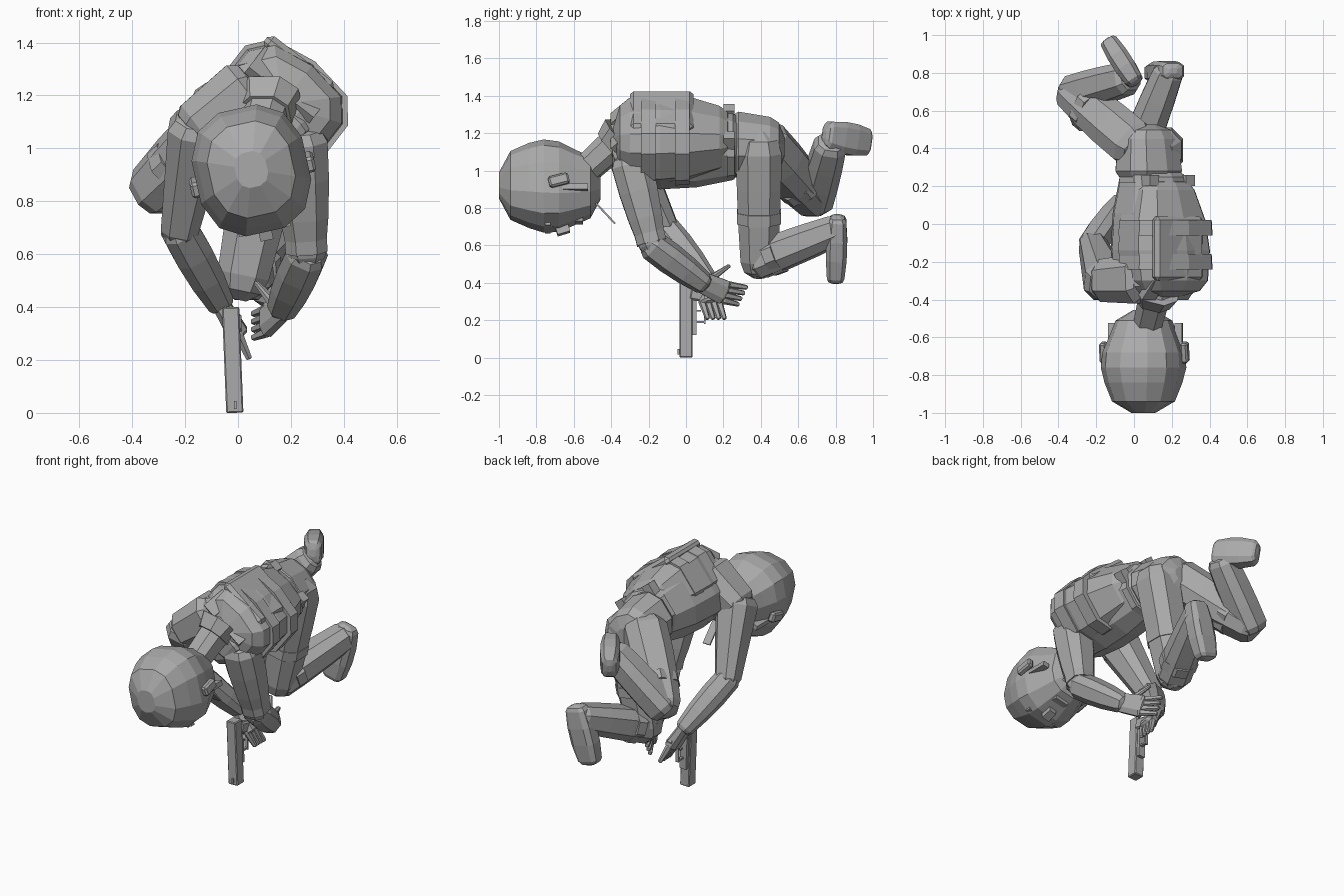
import bpy, bmesh, math
from mathutils import Vector, Matrix

default_cube = bpy.data.objects.get("Cube")
if default_cube:
    bpy.data.objects.remove(default_cube)

COLOUR = [.4] * 3 + [1]
grey = bpy.data.materials.new("matte_grey")
grey.use_nodes = True
grey.diffuse_color = COLOUR
grey.node_tree.nodes["Principled BSDF"].inputs["Base Color"].default_value = COLOUR

X, Y, Z = Matrix.Identity(3)
SIDES = {"right": -1, "left": 1}


def add(name, bm):
    bmesh.ops.recalc_face_normals(bm, faces=bm.faces)
    mesh = bpy.data.meshes.new(name)
    bm.to_mesh(mesh)
    bm.free()
    mesh.materials.append(grey)
    part = bpy.data.objects.new(name, mesh)
    bpy.context.collection.objects.link(part)
    return part


def power(value, exponent):
    return math.copysign(abs(value) ** exponent, value)


def limb(name, start, end, start_radius, end_radius, bulge=0, depth=1,
         up=Y, axis=None, sides=8, rounding=.6, square=.8):
    """Tapered, bulging form between two joints, with domed ends."""
    along = axis or (end - start).normalized()
    across = along.cross(up).normalized()
    upward = across.cross(along)
    # Dome sections, then the middle, then the other dome
    dome = [i * math.pi / 5 for i in range(3)]
    sections = [(start - along * start_radius * rounding * math.sin(a),
                 start_radius * math.cos(a)) for a in reversed(dome)]
    for i in range(1, 3):
        f = i / 3
        radius = start_radius + (end_radius - start_radius) * f
        sections.append((start.lerp(end, f), radius + bulge * math.sin(math.pi * f)))
    sections += [(end + along * end_radius * rounding * math.sin(a),
                  end_radius * math.cos(a)) for a in dome]
    bm = bmesh.new()
    rings = []
    for centre, radius in sections:
        ring = []
        for k in range(sides):
            angle = math.tau * (k + .5) / sides
            offset = (across * power(math.cos(angle), square)
                      + upward * depth * power(math.sin(angle), square))
            ring.append(bm.verts.new(centre + offset * radius))
        rings.append(ring)
    for lower, upper in zip(rings, rings[1:]):
        for k in range(sides):
            bm.faces.new((lower[k - 1], lower[k], upper[k], upper[k - 1]))
    bm.faces.new(rings[0])
    bm.faces.new(rings[-1])
    return add(name, bm)


def band(name, start, end, where, radius, length=.06):
    """Short sleeve around a limb, centred at a fraction of its length."""
    middle = start.lerp(end, where)
    half = (end - start).normalized() * length / 2
    limb(name, middle - half, middle + half, radius, radius, rounding=0)


def block(name, centre, size, roll=0, pitch=0, bevel=0):
    """Box pitched about the x axis, then rolled about the y axis."""
    bm = bmesh.new()
    turn = Matrix.Rotation(roll, 4, 'Y') @ Matrix.Rotation(pitch, 4, 'X')
    matrix = Matrix.Translation(centre) @ turn @ Matrix.Diagonal((*size, 1))
    bmesh.ops.create_cube(bm, size=1, matrix=matrix)
    part = add(name, bm)
    if bevel:
        modifier = part.modifiers.new("bevel", 'BEVEL')
        modifier.width, modifier.segments = bevel, 1


# Torso and pelvis, rolled so that the back faces up and to one side
ROLL = .66
tilt = Matrix.Rotation(ROLL, 3, 'Y')
BACK, ACROSS = tilt @ Z, tilt @ X


def torso_point(y, outward=0, sideways=0):
    return Vector((.1, y, 1.13)) + BACK * outward + ACROSS * sideways


trunk = dict(up=BACK, axis=Y, sides=10)
limb("torso", torso_point(-.33), torso_point(.25), .2, .17, bulge=.03,
     rounding=.3, **trunk)
limb("pelvis", torso_point(.28, -.01, -.02), torso_point(.45, -.02, -.02), .18, .16,
     depth=.9, rounding=.5, **trunk)
limb("belt", torso_point(.22), torso_point(.26), .185, .18, depth=.88, rounding=0, **trunk)

# Vest shell, raised bands, plate and straps
vest = dict(depth=.8, square=.7, **trunk)
limb("vest", torso_point(-.3, .07, .03), torso_point(.18, .06, .01), .23, .18,
     bulge=.04, rounding=.4, **vest)
for label, y in {"front": -.2, "rear": -.02}.items():
    limb(label + "_vest_band", torso_point(y - .04, .07, .03), torso_point(y + .04, .07, .03),
         .255, .25, rounding=0, **vest)
block("back_plate", torso_point(-.13, .225, -.01), (.32, .34, .06), ROLL, bevel=.02)
for label, side in SIDES.items():
    block(label + "_belt_pouch", torso_point(.23, .13, side * .12), (.06, .06, .08), ROLL)
    block(label + "_shoulder_strap", torso_point(-.34, .14, side * .11), (.09, .14, .04),
          ROLL, pitch=.8)

# Neck and collar
nape, throat = Vector((.07, -.54, 1)), Vector((.12, -.34, 1.18))
limb("neck", nape, throat, .08, .09, up=Z)
limb("collar", nape.lerp(throat, .7), throat, .1, .13, up=Z, rounding=0)
block("chin_strap", (.12, -.43, .77), (.05, .01, .15), pitch=.75)

# Head, crown forward and face down
HEAD_ROLL = -.22
head_turn = Matrix.Rotation(HEAD_ROLL, 3, 'Y')


def head_point(sideways, y, upward):
    return Vector((.05, y, .92)) + head_turn @ Vector((sideways, 0, upward))


limb("head", head_point(0, -.84, 0), head_point(0, -.6, -.01), .2, .18, bulge=.03,
     depth=1.12, up=head_turn @ Z, axis=Y, sides=12, rounding=.84)
block("nose", head_point(0, -.66, -.24), (.05, .07, .05), HEAD_ROLL, pitch=.3)
block("mouth", head_point(0, -.57, -.18), (.09, .04, .05), HEAD_ROLL)
for label, side in SIDES.items():
    block(label + "_eye", head_point(side * .07, -.74, -.22), (.06, .03, .04), HEAD_ROLL)
    block(label + "_ear", head_point(side * .22, -.68, -.02), (.04, .11, .06), HEAD_ROLL,
          pitch=.25, bevel=.01)
    block(label + "_jaw_strap", head_point(side * .18, -.6, -.05), (.04, .15, .03), HEAD_ROLL)

# Arms, joined to the trunk by broad shoulders
left_shoulder, left_elbow = Vector((.23, -.29, 1.03)), Vector((.26, -.18, .6))
left_wrist = Vector((.17, .09, .4))
limb("left_shoulder", torso_point(-.27, 0, .1), left_shoulder, .14, .115, rounding=.4)
limb("left_upper_arm", left_shoulder, left_elbow, .115, .075, bulge=.01)
limb("left_forearm", left_elbow, left_wrist, .08, .06, bulge=.01)
band("left_elbow_band", left_shoulder, left_elbow, .9, .085)
right_shoulder, right_elbow = Vector((-.15, -.3, 1.07)), Vector((-.22, -.11, .69))
right_wrist = Vector((-.07, .11, .42))
limb("right_shoulder", torso_point(-.29, .02, -.1), right_shoulder, .14, .12, rounding=.4)
limb("right_upper_arm", right_shoulder, right_elbow, .12, .075)
limb("right_forearm", right_elbow, right_wrist, .075, .055, bulge=.01)

# Hands, with fingers fanned by rule
left_knuckles, right_knuckles = Vector((.11, .2, .35)), Vector((0, .13, .3))
limb("left_palm", left_wrist, left_knuckles, .06, .07, depth=.5, up=X, rounding=.3)
limb("right_palm", right_wrist, right_knuckles, .05, .06, depth=.7, up=X, rounding=.3)
limb("left_thumb", Vector((.13, .13, .42)), Vector((.07, .23, .49)), .02, .01, up=Z)
limb("right_thumb", Vector((-.04, .09, .38)), Vector((-.04, .04, .32)), .02, .01)
for i, finger in enumerate(("index", "middle", "ring", "little")):
    spread = (i - 1.5) * .03
    root = left_knuckles - Z * spread
    limb(f"left_{finger}_finger", root, root + Vector((-.05, .1 - spread / 2, -.02)),
         .02, .013, up=Z, sides=6)
    root = right_knuckles + Y * spread
    limb(f"right_{finger}_finger", root, root + Vector((.04, .03, -.09)), .02, .013, sides=6)

# Legs
left_hip, left_knee = Vector((.14, .39, 1.1)), Vector((.02, .39, .52))
left_ankle = Vector((.18, .8, .68))
limb("left_thigh", left_hip, left_knee, .13, .105, bulge=.005, rounding=.95)
limb("left_shin", left_knee, left_ankle, .105, .085, bulge=.005, up=Z)
band("left_thigh_band", left_hip, left_knee, .6, .125)
band("left_knee_pad", left_knee, left_ankle, .2, .11)
right_hip, right_knee = Vector((0, .42, 1.14)), Vector((-.32, .69, .84))
right_ankle = Vector((-.04, .77, 1.13))
limb("right_thigh", right_hip, right_knee, .135, .105, bulge=.01, up=Z)
limb("right_shin", right_knee, right_ankle, .1, .09, bulge=.005)
band("right_thigh_band", right_hip, right_knee, .7, .125)

# Boots
boot = dict(rounding=.5, square=.55)
limb("left_boot", Vector((.2, .81, .73)), Vector((.12, .8, .43)), .07, .07, bulge=.015,
     depth=.7, **boot)
limb("right_boot", Vector((0, .76, 1.19)), Vector((-.13, .96, 1.15)), .05, .05, bulge=.01,
     depth=1.5, up=Z, **boot)

# Pistol pointing straight down
LEAN = -.04
block("pistol_slide", (-.02, 0, .2), (.065, .07, .4), LEAN, bevel=.005)
block("pistol_frame", (-.02, .04, .25), (.045, .03, .26), LEAN)
block("pistol_grip", (-.01, .1, .33), (.045, .16, .07), pitch=-.2, bevel=.01)
block("front_sight", (-.01, -.04, .03), (.01, .01, .03))
block("trigger", (-.01, .06, .25), (.01, .04, .01))
block("lower_guard", (-.01, .07, .19), (.02, .07, .01))
block("outer_guard", (-.01, .1, .23), (.02, .01, .1))
